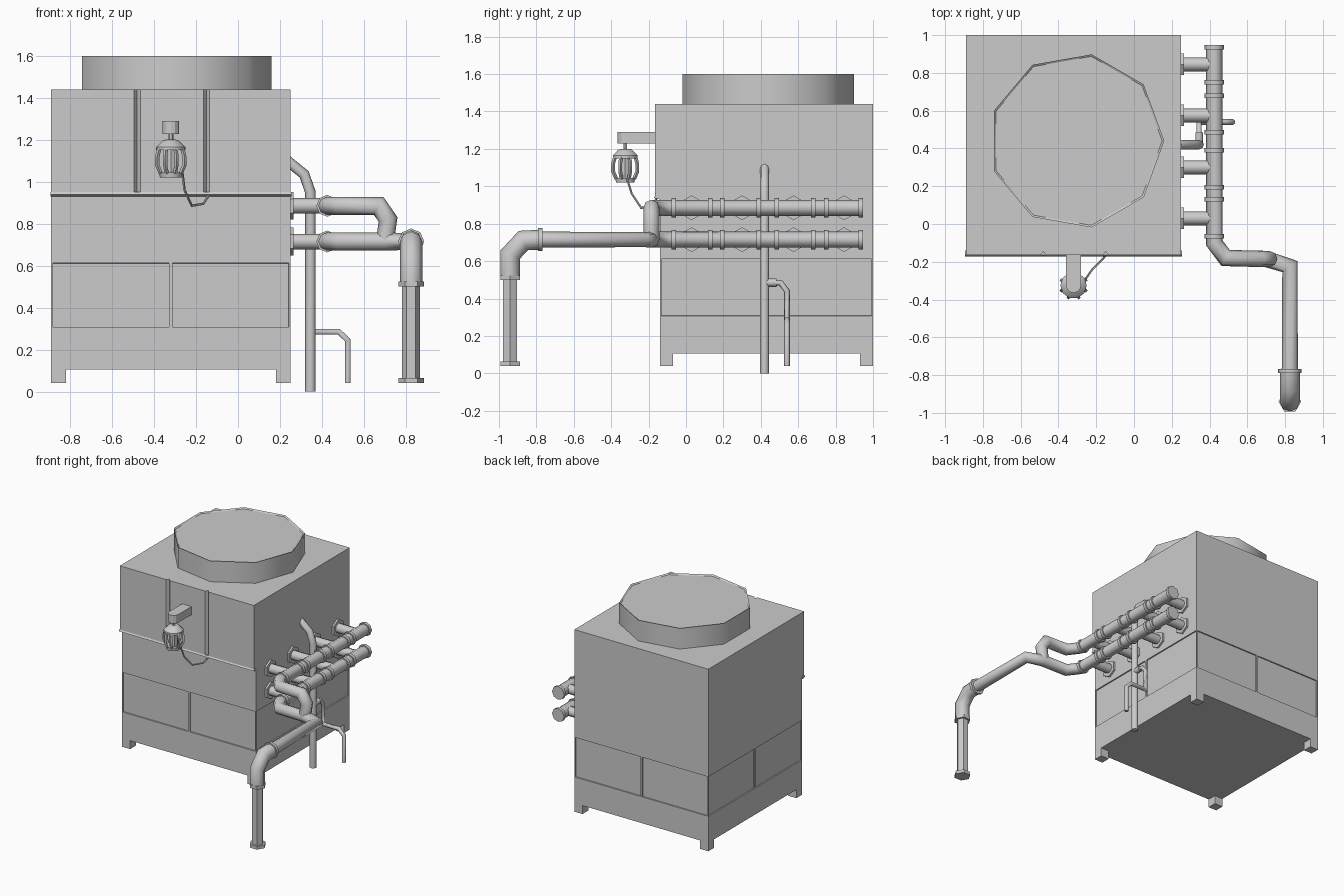
import bpy, bmesh, math
from mathutils import Vector, Matrix

cube = bpy.data.objects.get("Cube")
if cube:
    bpy.data.objects.remove(cube, do_unlink=True)

grey = bpy.data.materials.new("plain grey metal")
grey.use_nodes = True
COLOR = (0.6, 0.6, 0.6, 1)
grey.diffuse_color = COLOR
grey.node_tree.nodes["Principled BSDF"].inputs["Base Color"].default_value = COLOR


def finish(name, bm, smooth=None):
    bmesh.ops.recalc_face_normals(bm, faces=bm.faces)
    mesh = bpy.data.meshes.new(name)
    bm.to_mesh(mesh)
    bm.free()
    mesh.materials.append(grey)
    ob = bpy.data.objects.new(name, mesh)
    bpy.context.collection.objects.link(ob)
    if smooth:
        bpy.ops.object.select_all(action='DESELECT')
        ob.select_set(True)
        bpy.context.view_layer.objects.active = ob
        bpy.ops.object.shade_smooth_by_angle(angle=math.radians(smooth))
    return ob


def box_bm(lo, hi):
    bm = bmesh.new()
    lo, hi = Vector(lo), Vector(hi)
    size = Matrix.Diagonal((*(hi - lo), 1))
    bmesh.ops.create_cube(bm, size=1, matrix=Matrix.Translation((lo + hi) / 2) @ size)
    return bm


def prism(name, outline, offset):
    """Extrude a flat outline of 3D points along an offset."""
    bm = bmesh.new()
    face = bm.faces.new([bm.verts.new(p) for p in outline])
    out = bmesh.ops.extrude_face_region(bm, geom=[face])["geom"]
    bmesh.ops.translate(bm, vec=offset, verts=[v for v in out if isinstance(v, bmesh.types.BMVert)])
    return finish(name, bm)


def tube(name, points, radius, sides=8, smooth=65):
    """Sweep a polygon along a path with mitred corners; radius may vary per point."""
    pts = [Vector(p) for p in points]
    radii = radius if isinstance(radius, list) else [radius] * len(pts)
    dirs = [(b - a).normalized() for a, b in zip(pts, pts[1:])]
    up = Vector((0, 0, 1)) if abs(dirs[0].z) < 0.9 else Vector((1, 0, 0))
    side = up - dirs[0] * up.dot(dirs[0])
    side.normalize()
    bm, rings = bmesh.new(), []
    for i, p in enumerate(pts):
        d0, d1 = dirs[max(i - 1, 0)], dirs[min(i, len(dirs) - 1)]
        normal = (d0 + d1).normalized()
        across = d0.cross(side)
        ring = []
        for k in range(sides):
            a = math.tau * k / sides
            q = (side * math.cos(a) + across * math.sin(a)) * radii[i]
            q -= d0 * (q.dot(normal) / d0.dot(normal))
            ring.append(bm.verts.new(p + q))
        rings.append(ring)
        side = d0.rotation_difference(d1) @ side
    for a, b in zip(rings, rings[1:]):
        for k in range(sides):
            j = (k + 1) % sides
            bm.faces.new((a[k], a[j], b[j], b[k]))
    bm.faces.new(rings[0])
    bm.faces.new(rings[-1])
    return finish(name, bm, smooth)


# Cabinet with two recessed panels low on every side
X0, X1, Y0, Y1 = -0.89, 0.25, -0.14, 1.0
mid = Vector(((X0 + X1) / 2, (Y0 + Y1) / 2, 0))
bm = box_bm((X0, Y0, 0.105), (X1, Y1, 1.44))
cuts = [((0, 0, 0.3), (0, 0, 1)), ((0, 0, 0.62), (0, 0, 1)), (mid, (1, 0, 0)), (mid, (0, 1, 0))]
for co, no in cuts:
    bmesh.ops.bisect_plane(bm, geom=bm.verts[:] + bm.edges[:] + bm.faces[:], plane_co=co, plane_no=no)
panels = [f for f in bm.faces if abs(f.normal.z) < 0.1 and 0.3 < f.calc_center_median().z < 0.62]
bmesh.ops.inset_individual(bm, faces=panels, thickness=0.011, depth=0)
bm.normal_update()
bmesh.ops.inset_individual(bm, faces=panels, thickness=0.001, depth=-0.009)
finish("cabinet", bm)

for x in (X0, X1 - 0.07):
    for y in (Y0, Y1 - 0.07):
        finish("cabinet_foot", box_bm((x, y, 0.04), (x + 0.07, y + 0.07, 0.106)))

# Upper front cladding with two vertical grooves, and the ledge below it
front = -0.165
outline = [(X0, Y0), (X0, front)]
for gx in (-0.48, -0.15):
    outline += [(gx - 0.015, front), (gx, front + 0.02), (gx + 0.015, front)]
outline += [(X1, front), (X1, Y0)]
prism("front_cladding", [(x, y, 0.95) for x, y in outline], (0, 0, 0.49))
ledge = [(Y0, 0.93), (front - 0.007, 0.938), (front, 0.95), (Y0, 0.95)]
prism("front_ledge", [(X0 - 0.004, y, z) for y, z in ledge], (X1 - X0 + 0.008, 0, 0))

# Nine-sided drum on the roof with a thin rim
drum = tube("roof_drum", [(-0.305, 0.44, 1.43), (-0.305, 0.44, 1.6)], 0.465, 9, 45)
bm = bmesh.new()
bm.from_mesh(drum.data)
top = [f for f in bm.faces if f.normal.z > 0.9]
bmesh.ops.inset_individual(bm, faces=top, thickness=0.011, depth=0)
bmesh.ops.translate(bm, vec=(0, 0, -0.008), verts=top[0].verts[:])
bmesh.ops.inset_individual(bm, faces=top, thickness=0.001, depth=0)
bm.to_mesh(drum.data)
bm.free()

# Lamp: bracket, stem, cap, bulb, cage, base and cable
lx, ly = -0.32, -0.325
arm = [(lx + 0.04, -0.15), (lx - 0.04, -0.15)]
arm += [(lx - 0.04 * math.cos(a), ly - 0.04 * math.sin(a)) for a in [math.pi * i / 6 for i in range(7)]]
prism("lamp_bracket", [(x, y, 1.228) for x, y in arm], (0, 0, 0.062))


def lamp_part(name, rings, sides=10):
    tube(name, [(lx, ly, z) for z, r in rings], [r for z, r in rings], sides, 40)


lamp_part("lamp_stem", [(1.18, 0.012), (1.235, 0.012)], 6)
lamp_part("lamp_cap", [(1.15, 0.07), (1.165, 0.07), (1.195, 0.04), (1.2, 0.025)])
lamp_part("lamp_bulb", [(1.04, 0.03), (1.16, 0.035)], 8)
lamp_part("lamp_base", [(1.02, 0.052), (1.045, 0.056)])
for i in range(8):
    a = math.tau * (i + 0.5) / 8
    bar = [(0.052, 1.04), (0.07, 1.08), (0.07, 1.12), (0.06, 1.155)]
    tube("lamp_cage_bar", [(lx + r * math.cos(a), ly + r * math.sin(a), z) for r, z in bar], 0.01, 4, 30)
tube("lamp_cable", [(-0.265, -0.315, 1.04), (-0.255, -0.29, 0.96), (-0.22, -0.24, 0.885),
                    (-0.165, -0.185, 0.895), (-0.135, -0.15, 0.945)], 0.006, 5)

# Two manifold pipes, with collars, wall branches and flanges
MX, HI, LO = 0.425, 0.885, 0.715
tube("upper_pipe", [(MX, 0.945, HI), (MX, -0.1, HI), (0.485, -0.18, HI), (0.67, -0.185, HI),
                    (0.715, -0.185, 0.82), (0.7, -0.185, LO)], 0.043)
tube("lower_pipe", [(MX, 0.945, LO), (MX, -0.1, LO), (0.485, -0.18, LO), (0.7, -0.185, LO),
                    (0.825, -0.225, LO), (0.825, -0.8, LO)], [0.043] * 4 + [0.04, 0.043])
for z in (HI, LO):
    for y in (-0.065, 0.13, 0.195, 0.39, 0.485, 0.68, 0.75, 0.935):
        tube("pipe_collar", [(MX, y - 0.012, z), (MX, y + 0.012, z)], 0.052)
    for y in (0.03, 0.3, 0.575, 0.845):
        tube("branch_pipe", [(X1, y, z), (MX, y, z)], 0.037)
        tube("wall_flange", [(X1 - 0.002, y, z), (X1 + 0.014, y, z)], 0.066, 6, 30)

# Elbow and downpipe in front
DX, DY = 0.825, -0.94
tube("front_elbow", [(DX, -0.77, LO), (DX, -0.87, LO - 0.005), (DX, DY, 0.635), (DX, DY, 0.51)], 0.053)
tube("elbow_collar", [(DX, -0.79, LO), (DX, -0.768, LO)], 0.062)
tube("downpipe", [(DX, DY, 0.05), (DX, DY, 0.52)], 0.043, 6, 30)
for z in (0.04, 0.5):
    tube("downpipe_collar", [(DX, DY, z), (DX, DY, z + 0.024)], 0.06, 6, 30)

# Thin service pipe beside the cabinet with its side outlet
SX, SY = 0.345, 0.42
tube("service_pipe", [(SX, SY, 0), (SX, SY, 0.95), (0.315, SY, 1.035), (0.235, SY, 1.1)], 0.025)
OY = 0.54
tube("outlet_pipe", [(SX, SY, 0.485), (SX, 0.505, 0.485), (SX, OY, 0.44), (SX, OY, 0.285),
                     (0.48, OY, 0.285), (0.523, OY, 0.245), (0.523, OY, 0.04)], 0.015, 6)
tube("outlet_collar", [(SX, SY, 0.485), (SX, 0.485, 0.485)], 0.023, 6)
